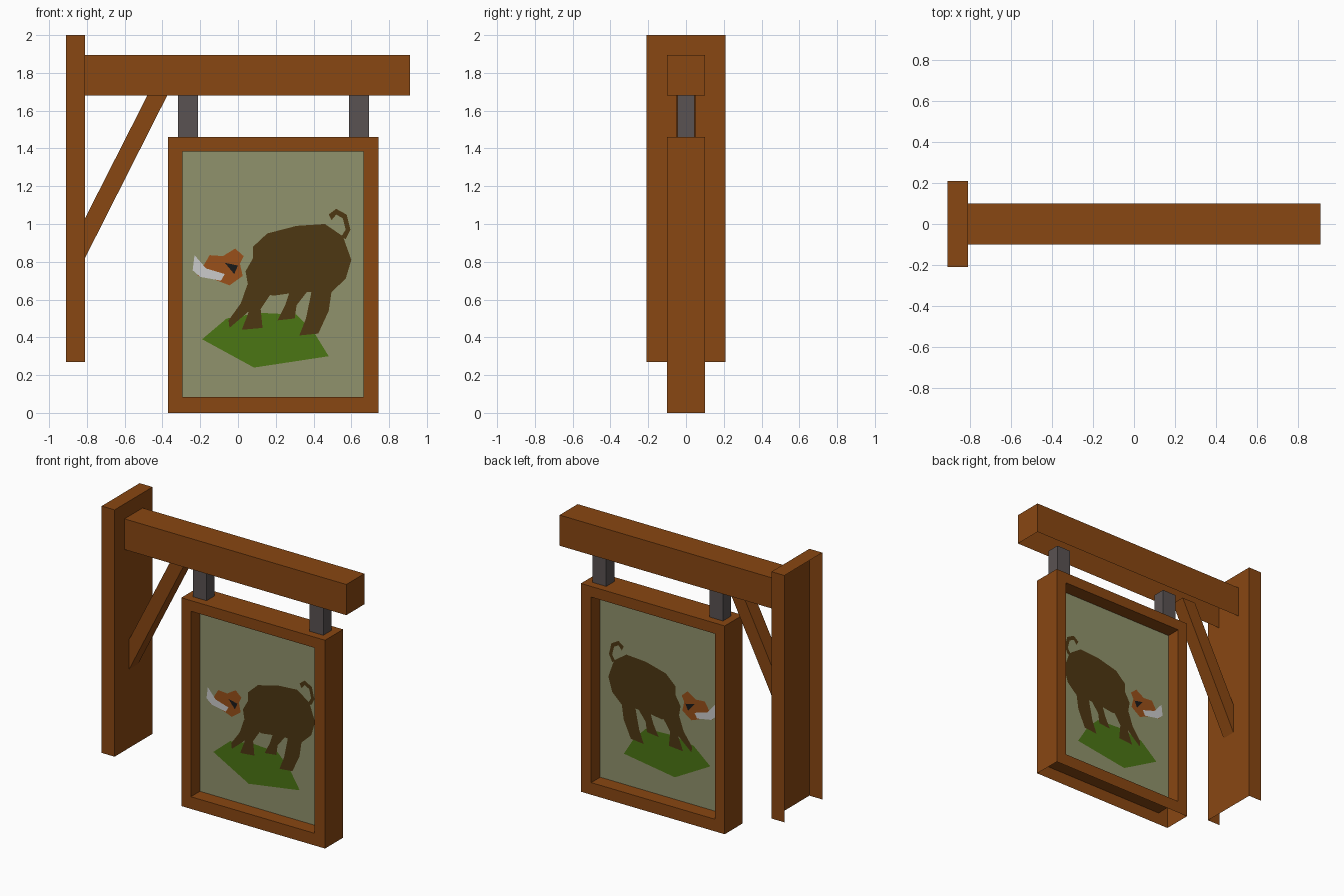
import bpy, bmesh
from mathutils import Vector

if "Cube" in bpy.data.objects:
    bpy.data.objects.remove(bpy.data.objects["Cube"])


def material(name, rgb):
    m = bpy.data.materials.new(name)
    m.diffuse_color = (*rgb, 1)
    m.use_nodes = True
    m.node_tree.nodes["Principled BSDF"].inputs["Base Color"].default_value = m.diffuse_color
    return m


WOOD = material("wood", (0.25, 0.063, 0.006))
IRON = material("iron", (0.10, 0.085, 0.085))
BOARD = material("board", (0.28, 0.29, 0.15))
GRASS = material("grass", (0.07, 0.18, 0.007))
HIDE = material("hide", (0.075, 0.038, 0.006))
FACE = material("face", (0.32, 0.08, 0.01))
IVORY = material("ivory", (0.75, 0.75, 0.75))
BLACK = material("black", (0.01, 0.01, 0.01))


def finish(bm, name, mat):
    me = bpy.data.meshes.new(name)
    bm.to_mesh(me)
    bm.free()
    me.materials.append(mat)
    ob = bpy.data.objects.new(name, me)
    bpy.context.collection.objects.link(ob)
    return ob


def box(name, lo, hi, mat, open_sides=()):
    """Box between two corners; open_sides lists the normals left open."""
    bm = bmesh.new()
    bmesh.ops.create_cube(bm, size=1)
    bm.normal_update()
    gone = [f for f in bm.faces if any(f.normal.dot(Vector(n)) > 0.9 for n in open_sides)]
    bmesh.ops.delete(bm, geom=gone, context='FACES')
    for v in bm.verts:
        v.co = [l + (c + 0.5) * (h - l) for c, l, h in zip(v.co, lo, hi)]
    return finish(bm, name, mat)


def strip_between(bm, front, back, skip=()):
    n = len(front)
    for i in range(n):
        if i not in skip:
            j = (i + 1) % n
            bm.faces.new((front[i], back[i], back[j], front[j]))


def ring(bm, pts, y):
    return [bm.verts.new((x, y, z)) for x, z in pts]


def paint(name, pts, mat, layer):
    """Flat painted shape, on both faces of the board."""
    bm = bmesh.new()
    d = 0.001 + 0.001 * layer
    for y in (-d, d):
        f = bm.faces.new(ring(bm, pts, y))
        f.normal_update()
        if f.normal.y * y < 0:
            f.normal_flip()
    bmesh.ops.triangulate(bm, faces=bm.faces[:])
    return finish(bm, name, mat)


LEFT, RIGHT, UP, DOWN = (-1, 0, 0), (1, 0, 0), (0, 0, 1), (0, 0, -1)

# Wall plate (open at the wall and below) and the beam
box("wall_plate", (-0.91, -0.21, 0.27), (-0.81, 0.21, 2.0), WOOD, (LEFT, DOWN))
box("beam", (-0.81, -0.1, 1.68), (0.91, 0.1, 1.895), WOOD, (LEFT, DOWN))

# Diagonal brace, ends open against plate and beam
bm = bmesh.new()
profile = [(-0.81, 0.82), (-0.375, 1.68), (-0.48, 1.68), (-0.81, 1.03)]
front, back = ring(bm, profile, -0.05), ring(bm, profile, 0.05)
strip_between(bm, front, back, skip=(1, 3))
bm.faces.new(front)
bm.faces.new(back[::-1])
bmesh.ops.recalc_face_normals(bm, faces=bm.faces[:])
finish(bm, "brace", WOOD)

# Hangers
for side, x in (("left", -0.265), ("right", 0.64)):
    box("hanger_" + side, (x - 0.053, -0.045, 1.46), (x + 0.053, 0.045, 1.68), IRON, (UP, DOWN))

# Sign frame, underside open
bm = bmesh.new()
outer = [(-0.37, 0), (0.745, 0), (0.745, 1.46), (-0.37, 1.46)]
inner = [(-0.295, 0.085), (0.665, 0.085), (0.665, 1.385), (-0.295, 1.385)]
of, ob = ring(bm, outer, -0.1), ring(bm, outer, 0.1)
nf, nb = ring(bm, inner, -0.1), ring(bm, inner, 0.1)
strip_between(bm, of, ob, skip=(0,))
strip_between(bm, ob, nb)
strip_between(bm, nb, nf)
strip_between(bm, nf, of)
bmesh.ops.recalc_face_normals(bm, faces=bm.faces[:])
finish(bm, "sign_frame", WOOD)

# Board
bm = bmesh.new()
bm.faces.new(ring(bm, inner, 0))
finish(bm, "sign_board", BOARD)

# Painted boar on a grassy mound
paint("mound", [(-0.19, 0.39), (0.085, 0.24), (0.48, 0.30), (0.40, 0.43), (0.31, 0.52),
                (0.11, 0.53), (-0.06, 0.50)], GRASS, 1)
paint("boar_body", [(0.04, 0.75), (0.08, 0.82), (0.08, 0.88), (0.155, 0.95), (0.31, 0.99),
                    (0.46, 1.0), (0.555, 0.935), (0.60, 0.81), (0.57, 0.71), (0.495, 0.64),
                    (0.325, 0.64), (0.185, 0.62), (0.055, 0.665)], HIDE, 2)
paint("boar_hind_leg_near", [(0.57, 0.71), (0.495, 0.64), (0.48, 0.54), (0.425, 0.42),
                             (0.325, 0.41), (0.36, 0.50), (0.385, 0.62), (0.40, 0.72)], HIDE, 3)
paint("boar_hind_leg_far", [(0.38, 0.66), (0.31, 0.57), (0.30, 0.50), (0.21, 0.49),
                            (0.25, 0.57), (0.29, 0.69)], HIDE, 3)
paint("boar_front_leg_near", [(0.18, 0.64), (0.12, 0.55), (0.13, 0.45), (0.02, 0.44),
                              (0.055, 0.53), (0.06, 0.66)], HIDE, 3)
paint("boar_front_leg_far", [(0.08, 0.66), (0.06, 0.54), (-0.045, 0.45), (-0.05, 0.49),
                             (0.015, 0.58), (0.05, 0.68)], HIDE, 3)
paint("boar_tail", [(0.57, 0.92), (0.595, 0.97), (0.575, 1.05), (0.52, 1.08), (0.48, 1.05),
                    (0.495, 1.02), (0.52, 1.05), (0.555, 1.03), (0.57, 0.97), (0.545, 0.93)],
      HIDE, 3)
paint("boar_head", [(-0.15, 0.835), (-0.08, 0.83), (-0.015, 0.87), (0.03, 0.83), (0.01, 0.79),
                    (0.025, 0.725), (-0.045, 0.675), (-0.135, 0.71), (-0.215, 0.725)], FACE, 4)
paint("boar_tusk", [(-0.23, 0.835), (-0.24, 0.755), (-0.20, 0.72), (-0.09, 0.70),
                    (-0.07, 0.735), (-0.17, 0.765)], IVORY, 5)
paint("boar_eye", [(-0.07, 0.795), (0.0, 0.78), (-0.02, 0.735)], BLACK, 5)
